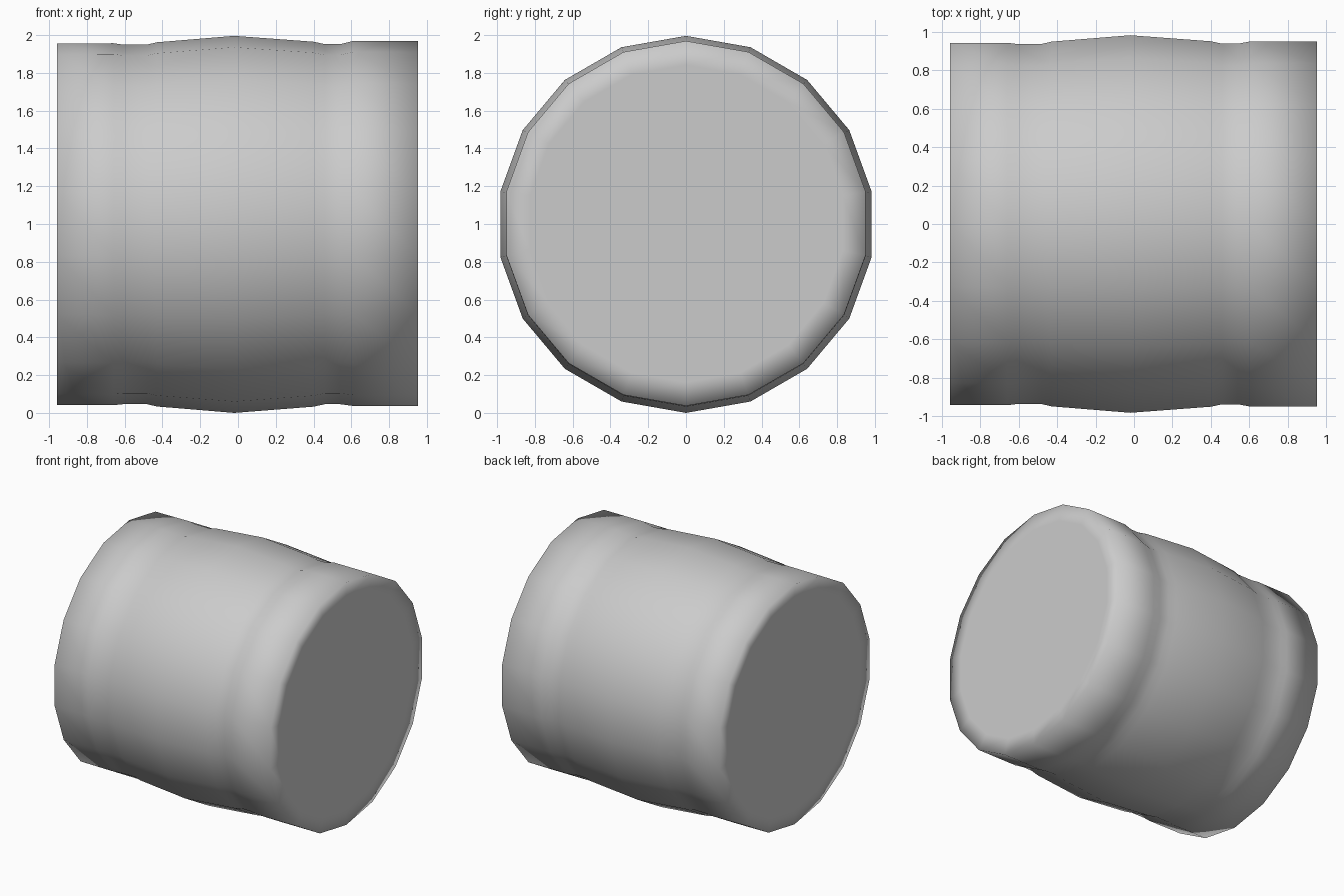
import bpy, bmesh
from math import sin, cos, pi

if "Cube" in bpy.data.objects:
    bpy.data.objects.remove(bpy.data.objects["Cube"])

SIDES = 18
# Profile along the barrel: (x, radius, height of ring centre)
PROFILE = [
    (-0.957, 0.84, 1.001), (-0.957, 0.956, 1.001), (-0.66, 0.958, 1.001),
    (-0.61, 0.952, 1.0), (-0.48, 0.952, 1.0), (-0.43, 0.964, 1.0),
    (-0.02, 0.998, 1.0),
    (0.40, 0.966, 1.001), (0.46, 0.953, 1.001), (0.54, 0.953, 1.001),
    (0.61, 0.966, 1.005), (0.954, 0.966, 1.005), (0.954, 0.84, 1.005),
]

# Barrel lying on its side, with inset flat end caps
bm = bmesh.new()
rings = []
for x, r, cz in PROFILE:
    rings.append([bm.verts.new((x, r * cos(pi / 2 + 2 * pi * i / SIDES),
                                cz + r * sin(pi / 2 + 2 * pi * i / SIDES)))
                  for i in range(SIDES)])
for a, b in zip(rings, rings[1:]):
    for i in range(SIDES):
        j = (i + 1) % SIDES
        bm.faces.new((a[i], a[j], b[j], b[i]))
bm.faces.new(rings[0])
bm.faces.new(rings[-1])
bmesh.ops.recalc_face_normals(bm, faces=bm.faces)
# The real lowest point rests on z = 0
low = min(v.co.z for v in bm.verts)
bmesh.ops.translate(bm, verts=bm.verts, vec=(0, 0, -low))
for f in bm.faces:
    f.smooth = True

mesh = bpy.data.meshes.new("barrel")
bm.to_mesh(mesh)
bm.free()
barrel = bpy.data.objects.new("barrel", mesh)
bpy.context.collection.objects.link(barrel)
